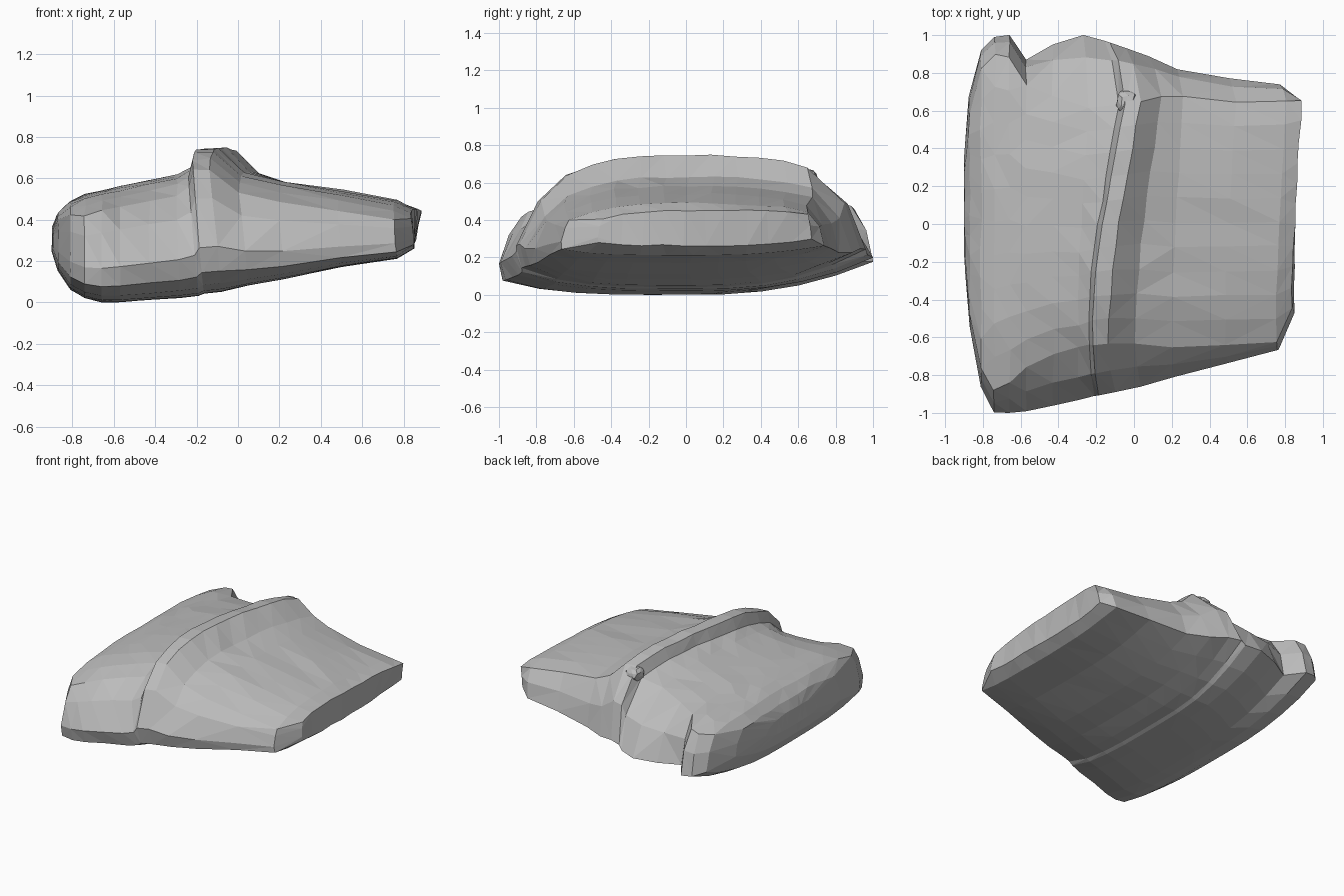
import bpy
import bmesh
import random
from mathutils import Vector, noise

random.seed(4)

# Remove the default object
default_cube = bpy.data.objects.get("Cube")
if default_cube:
    bpy.data.objects.remove(default_cube, do_unlink=True)


def make_material(name, colour):
    material = bpy.data.materials.new(name)
    material.use_nodes = True
    material.diffuse_color = colour
    material.node_tree.nodes["Principled BSDF"].inputs["Base Color"].default_value = colour
    return material


grey = make_material("plain grey", (0.5, 0.5, 0.5, 1))


def lerp(a, b, t):
    return a + (b - a) * t


def clamp(value, low, high):
    return max(low, min(high, value))


def make_object(name, bm):
    bmesh.ops.recalc_face_normals(bm, faces=bm.faces)
    mesh = bpy.data.meshes.new(name)
    bm.to_mesh(mesh)
    bm.free()
    mesh.materials.append(grey)
    part = bpy.data.objects.new(name, mesh)
    bpy.context.collection.objects.link(part)


# Sections across the sack:
# x, front, front top edge, back top edge, back, bottom, top
SECTIONS = [
    (-.9, -.25, -.18, .25, .35, .24, .36),
    (-.87, -.55, -.48, .58, .68, .15, .43),
    (-.81, -.86, -.76, .82, .92, .06, .49),
    (-.74, -1, -.88, .9, .99, .02, .52),
    (-.66, -1, -.84, .88, 1, 0, .54),
    (-.57, -.99, -.76, .74, .87, 0, .56),
    (-.43, -.96, -.69, .68, .95, .01, .59),
    (-.28, -.93, -.66, .62, 1, .02, .62),
    (-.19, -.91, -.64, .63, .97, .03, .66),
    (-.165, -.91, -.64, .64, .96, .04, .74),
    (-.08, -.89, -.63, .65, .93, .05, .745),
    (.05, -.86, -.63, .67, .89, .08, .63),
    (.22, -.81, -.65, .67, .82, .11, .58),
    (.5, -.74, -.64, .65, .77, .17, .54),
    (.77, -.67, -.63, .65, .74, .21, .49),
    (.85, -.47, -.44, .65, .67, .26, .45),
]
TOP_STEPS = 10
BOTTOM_STEPS = 10


def section_points(section):
    x, front, front_top, back_top, back, bottom, top = section
    # Edges droop below the crown, less so at both ends
    drop = min(.1, (.92 - abs(x)) * .6)
    front_edge = top - drop
    back_edge = top - drop * .6
    # Bulging front face
    outline = [
        (lerp(front, front_top, .12), lerp(bottom, front_edge, .17)),
        (front, lerp(bottom, front_edge, .37)),
        (lerp(front, front_top, .45), lerp(bottom, front_edge, .76)),
    ]
    # Domed top, lower along the front
    for i in range(TOP_STEPS + 1):
        u = 2 * i / TOP_STEPS - 1
        edge = front_edge if u < 0 else back_edge
        outline.append((lerp(front_top, back_top, (u + 1) / 2), lerp(top, edge, abs(u) ** 3)))
    # Bulging back face
    rim = lerp(bottom, back_edge, .3 - .1 * x)
    outline += [(lerp(back, back_top, .3), lerp(rim, back_edge, .55)), (back, rim)]
    # Bowed underside, flatter towards the front
    low_y, low_z = outline[0]
    for i in range(1, BOTTOM_STEPS):
        s = 1 - 2 * i / BOTTOM_STEPS
        z = lerp(bottom, rim, s ** 2.5) if s > 0 else lerp(bottom, low_z, (-s) ** 4)
        outline.append((lerp(low_y, back, (s + 1) / 2), z))
    # The ridge leans diagonally while the base stays square
    skew = clamp(.25 - abs(x + .08), .05 if x > 0 else 0, .15)
    points = []
    for y, z in outline:
        reach = clamp(y, -.65, .65)
        lean = skew * (reach + reach * reach / 2) * (z - bottom) / (top - bottom)
        points.append(Vector((x + lean, y, z)))
    return points


# Crumpled sack body
bm = bmesh.new()
rings = []
for section in SECTIONS:
    ring = []
    for p in section_points(section):
        strength = .012 if p.z > .25 else .003
        ring.append(bm.verts.new(p + noise.noise_vector(p * 6) * strength))
    rings.append(ring)
for first, second in zip(rings, rings[1:]):
    for i in range(len(first)):
        j = (i + 1) % len(first)
        bm.faces.new((first[i], first[j], second[j], second[i]))
bm.faces.new(rings[0])
bm.faces.new(rings[-1])
lowest = min(v.co.z for v in bm.verts)
bmesh.ops.translate(bm, verts=bm.verts, vec=(0, 0, -lowest))
bmesh.ops.triangulate(bm, faces=bm.faces)
make_object("sack_body", bm)


# Puckered knot where the seam meets the back
bm = bmesh.new()
bmesh.ops.create_icosphere(bm, subdivisions=2, radius=1)
for v in bm.verts:
    v.co *= random.uniform(.75, 1.1)
bmesh.ops.scale(bm, verts=bm.verts, vec=(.06, .07, .06))
bmesh.ops.translate(bm, verts=bm.verts, vec=(-.04, .65, .62))
make_object("back_knot", bm)
